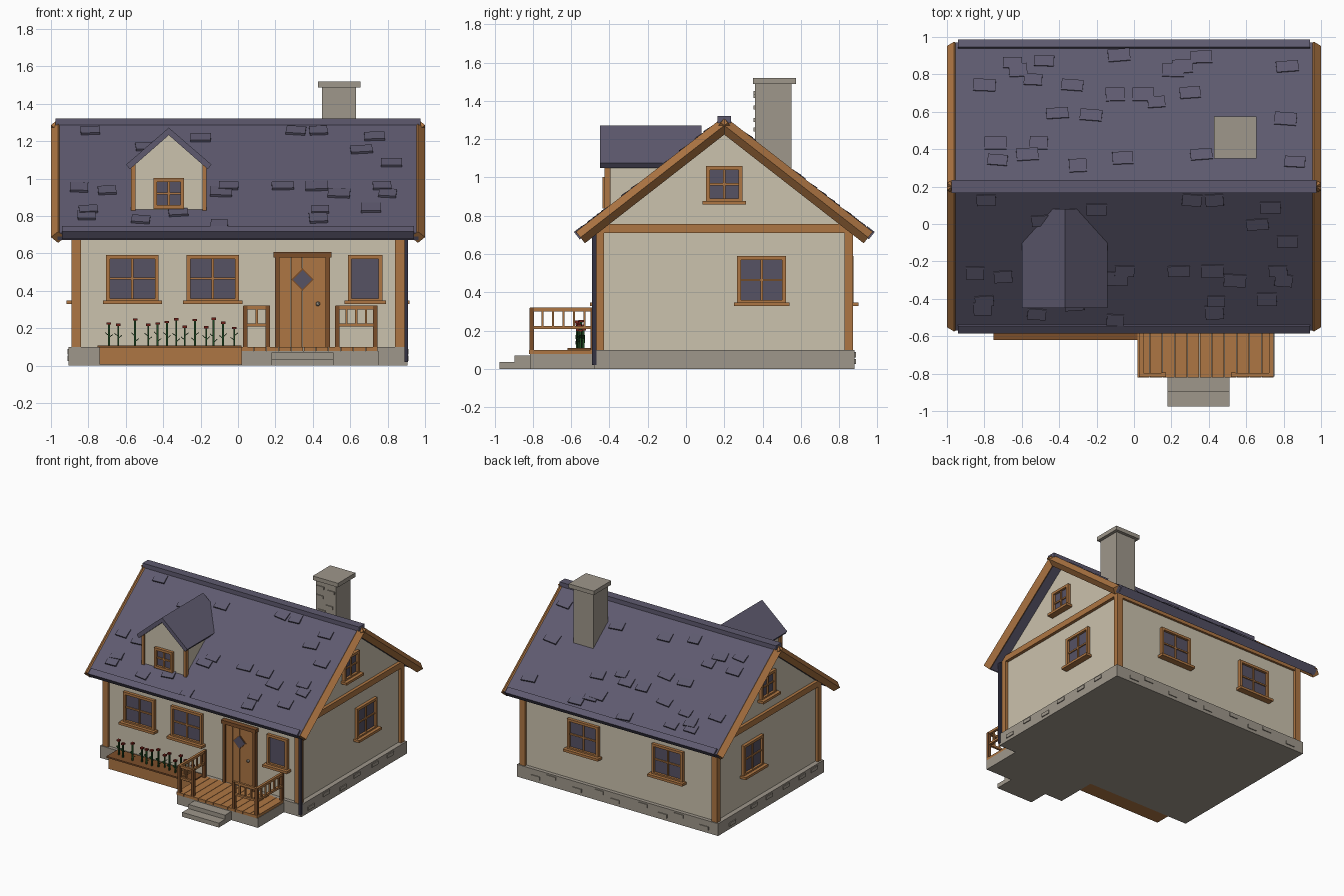
import bpy, bmesh, math, random
from mathutils import Matrix, Vector

if "Cube" in bpy.data.objects:
    bpy.data.objects.remove(bpy.data.objects["Cube"])

random.seed(4)


def material(name, rgb):
    m = bpy.data.materials.new(name)
    lin = [((c / 255 + 0.055) / 1.055) ** 2.4 for c in rgb]
    m.diffuse_color = (*lin, 1)
    m.use_nodes = True
    m.node_tree.nodes["Principled BSDF"].inputs["Base Color"].default_value = m.diffuse_color
    return m


WALL = material("cream plaster", (203, 194, 173))
WOOD = material("timber", (174, 118, 67))
DARK = material("dark timber", (124, 78, 42))
STONE = material("grey stone", (159, 151, 139))
SLATE = material("roof slate", (94, 90, 111))
GLASS = material("window glass", (86, 82, 100))
PIPE = material("dark metal", (52, 50, 66))
GREEN = material("leaf green", (32, 74, 34))
RED = material("flower red", (112, 32, 24))


def box(x0, x1, y0, y1, z0, z1, frame=None):
    """Matrix that turns a unit cube into the given box, inside an optional frame."""
    m = Matrix.Translation(((x0 + x1) / 2, (y0 + y1) / 2, (z0 + z1) / 2)) @ Matrix.Diagonal((x1 - x0, y1 - y0, z1 - z0, 1))
    return frame @ m if frame else m


def finish(name, bm, mat):
    bmesh.ops.recalc_face_normals(bm, faces=bm.faces)
    me = bpy.data.meshes.new(name)
    bm.to_mesh(me)
    bm.free()
    me.materials.append(mat)
    ob = bpy.data.objects.new(name, me)
    bpy.context.collection.objects.link(ob)
    return ob


def boxes(name, mat, *pieces):
    bm = bmesh.new()
    for p in pieces:
        bmesh.ops.create_cube(bm, size=1, matrix=p)
    return finish(name, bm, mat)


def prism(name, mat, pts, a, b):
    """Extrude a closed 3D outline from offset a to offset b."""
    bm = bmesh.new()
    a, b = Vector(a), Vector(b)
    f = bm.faces.new([bm.verts.new(Vector(p) + a) for p in pts])
    g = bmesh.ops.extrude_face_region(bm, geom=[f], use_keep_orig=True)
    bmesh.ops.translate(bm, vec=b - a, verts=[v for v in g["geom"] if isinstance(v, bmesh.types.BMVert)])
    return finish(name, bm, mat)


def basis(origin, x, y, z):
    m = Matrix((x, y, z)).transposed().to_4x4()
    return Matrix.Translation(origin) @ m


# Foundation with slightly raised stones
stones = []
for i in range(9):
    x = -0.8 + i * 0.19 + random.uniform(-0.04, 0.04)
    z = random.choice((0.025, 0.06))
    stones.append(box(x, x + 0.08, 0.87, 0.887, z, z + 0.028))
for i in range(6):
    for s in (-1, 1):
        y = -0.42 + i * 0.21 + random.uniform(-0.04, 0.04)
        z = random.choice((0.025, 0.06))
        stones.append(box(s * 0.905 - 0.007, s * 0.905 + 0.007, y, y + 0.08, z, z + 0.028))
boxes("foundation", STONE, box(-0.905, 0.905, -0.48, 0.88, 0, 0.1))
boxes("foundation_stones", STONE, *stones)

# House walls, corner posts and beams
prism("walls", WALL, [(0, -0.45, 0.1), (0, 0.85, 0.1), (0, 0.85, 0.74), (0, 0.2, 1.25), (0, -0.45, 0.74)],
      (-0.865, 0, 0), (0.865, 0, 0))
boxes("corner_posts", WOOD, *[box(sx * 0.865 - 0.025, sx * 0.865 + 0.025, y - 0.022, y + 0.022, 0.1, 0.72)
                              for sx in (-1, 1) for y in (-0.45, 0.85)])
boxes("wall_beams", WOOD,
      *[box(s * 0.87 - 0.02, s * 0.87 + 0.02, -0.472, 0.872, 0.71, 0.758) for s in (-1, 1)],
      *[box(-0.86, 0.86, y - 0.018, y + 0.018, 0.70, 0.74) for y in (-0.45, 0.85)])

# Main roof: slab, diamond-section verge beams, eave strip and loose slates on each slope
RUN, DROP = 0.77, 0.60
LEN = math.hypot(RUN, DROP)
front_slates = [(-.79, .13), (-.49, .02), (-.20, .08), (.31, .13), (.43, .13), (.73, .09), (.82, -.09), (.66, 0),
                (-.85, -.26), (-.70, -.28), (-.05, -.25), (-.09, -.29), (.24, -.25), (.42, -.25), (.54, -.30),
                (.77, -.25), (.80, -.30), (-.80, -.41), (-.81, -.45), (-.52, -.48), (-.32, -.43), (-.1, -.51),
                (.44, -.41), (.43, -.47), (.71, -.40)]
back_slates = [(-.80, .74), (-.65, .86), (-.62, .82), (-.48, .87), (-.54, .77), (-.33, .74), (-.08, .90), (-.10, .69),
               (.05, .69), (.12, .65), (.21, .82), (.26, .84), (.36, .89), (.30, .70), (.82, .84), (.81, .56),
               (.36, .37), (.86, .33), (-.06, .35), (-.23, .58), (-.41, .59), (-.30, .31), (-.57, .37),
               (-.51, .43), (-.74, .43), (-.73, .34)]
for side, s, spots in (("front", -1, front_slates), ("back", 1, back_slates)):
    down = Vector((0, s * RUN, -DROP)) / LEN
    up = Vector((0, s * DROP, RUN)) / LEN
    F = basis((0, 0.2, 1.31), Vector((1, 0, 0)), down, up)
    boxes(side + "_roof", SLATE, box(-0.965, 0.965, 0, LEN, -0.05, 0, F))
    boxes(side + "_eave_strip", SLATE, box(-0.94, 0.94, 0.935, 0.985, -0.035, 0.014, F))
    for e in (-1, 1):
        pts = [F @ Vector((e * 0.962 + a, 0, -0.03 + b)) for a, b in ((0.038, 0), (0, 0.038), (-0.038, 0), (0, -0.038))]
        prism(side + "_verge_beam", WOOD, pts, (0, 0, 0), down * LEN)
    tiles = []
    for x, y in spots:
        w, h = random.uniform(0.09, 0.12), random.uniform(0.065, 0.085)
        T = F @ Matrix.Translation((x, abs(y - 0.2) * LEN / RUN, 0)) @ Matrix.Rotation(random.uniform(-0.1, 0.1), 4, "Z")
        T = T @ Matrix.Rotation(0.1, 4, "X")
        tiles.append(box(-w / 2, w / 2, -h / 2, h / 2, -0.008, 0.009, T))
    boxes(side + "_slates", SLATE, *tiles)
boxes("ridge_cap", SLATE, box(-0.975, 0.975, 0.165, 0.235, 1.285, 1.32))

# Chimney
boxes("chimney", STONE, box(0.45, 0.63, 0.36, 0.55, 1.0, 1.49), box(0.428, 0.655, 0.35, 0.575, 1.487, 1.52))
boxes("chimney_bricks", STONE, *[box(x, x + 0.065, 0.352, 0.37, z, z + 0.022)
                                 for x, z in ((0.455, 1.355), (0.555, 1.415), (0.46, 1.43), (0.54, 1.29), (0.47, 1.24))])

# Dormer
CX = -0.37
prism("dormer_wall", WALL, [(CX - 0.185, 0, 0.8), (CX + 0.185, 0, 0.8), (CX + 0.185, 0, 1.08), (CX, 0, 1.245),
                            (CX - 0.185, 0, 1.08)], (0, -0.41, 0), (0, 0, 0))
prism("dormer_roof", SLATE, [(CX, 0, 1.272), (CX + 0.228, 0, 1.075), (CX + 0.208, 0, 1.05), (CX, 0, 1.232),
                             (CX - 0.208, 0, 1.05), (CX - 0.228, 0, 1.075)], (0, -0.45, 0), (0, 0.08, 0))
boxes("dormer_posts", WOOD, *[box(CX + s * 0.19 - 0.011, CX + s * 0.19 + 0.011, -0.425, -0.395, 0.83, 1.08) for s in (-1, 1)])


# Windows: local x across, local y up, local z outwards
def window(name, centre, out, w, h, cross=True, sill=True):
    out = Vector(out)
    up = Vector((0, 0, 1))
    F = basis(centre, up.cross(out), up, out)
    a, b, t = w / 2, h / 2, 0.02
    bars = [box(-a, -a + t, -b, b, -0.01, 0.025, F), box(a - t, a, -b, b, -0.01, 0.025, F),
            box(-a, a, b - t, b, -0.01, 0.025, F), box(-a, a, -b, -b + t, -0.01, 0.025, F)]
    if cross:
        bars += [box(-0.006, 0.006, -b, b, -0.01, 0.016, F), box(-a, a, -0.006, 0.006, -0.01, 0.015, F)]
    if sill:
        bars.append(box(-a - 0.018, a + 0.018, -b - 0.012, -b + 0.008, -0.01, 0.052, F))
    boxes(name + "_frame", WOOD, *bars)
    boxes(name + "_glass", GLASS, box(-a + 0.01, a - 0.01, -b + 0.01, b - 0.01, -0.01, 0.006, F))


window("front_window_left", (-0.565, -0.45, 0.465), (0, -1, 0), 0.28, 0.25)
window("front_window_middle", (-0.135, -0.45, 0.465), (0, -1, 0), 0.28, 0.25)
window("front_window_narrow", (0.68, -0.45, 0.465), (0, -1, 0), 0.185, 0.25, cross=False)
window("dormer_window", (CX, -0.41, 0.92), (0, -1, 0), 0.165, 0.165, sill=False)
for x in (0.32, -0.44):
    window("back_window", (x, 0.85, 0.465), (0, 1, 0), 0.28, 0.25)
for s in (-1, 1):
    window("side_window", (s * 0.865, 0.395, 0.465), (s, 0, 0), 0.255, 0.25)
    window("gable_window", (s * 0.865, 0.2, 0.965), (s, 0, 0), 0.19, 0.19)

# Door with planks, frame, diamond pane and knob
boxes("door_planks", WOOD, *[box(0.22 + i * 0.0625, 0.2805 + i * 0.0625, -0.47, -0.44, 0.1, 0.58) for i in range(4)])
boxes("door_frame", DARK, box(0.198, 0.222, -0.485, -0.44, 0.1, 0.58), box(0.468, 0.492, -0.485, -0.44, 0.1, 0.58),
      box(0.19, 0.5, -0.49, -0.44, 0.577, 0.606))
D = Matrix.Translation((0.345, -0.47, 0.46)) @ Matrix.Rotation(math.pi / 4, 4, "Y")
boxes("door_pane_frame", DARK, box(-0.042, 0.042, -0.004, 0.002, -0.042, 0.042, D))
boxes("door_pane", GLASS, box(-0.036, 0.036, -0.007, 0.002, -0.036, 0.036, D))
bm = bmesh.new()
bmesh.ops.create_icosphere(bm, subdivisions=2, radius=0.012, matrix=Matrix.Translation((0.427, -0.48, 0.33)))
finish("door_knob", bm, STONE)

# Porch base, steps and deck planks
boxes("porch_base", STONE, box(0.02, 0.75, -0.815, -0.47, 0, 0.078))
boxes("steps", STONE, box(0.18, 0.51, -0.975, -0.81, 0, 0.036), box(0.18, 0.51, -0.895, -0.81, 0.03, 0.07))
PW = 0.73 / 11
boxes("porch_deck", WOOD, *[box(0.02 + i * PW, 0.02 + (i + 1) * PW - 0.003, -0.82, -0.47, 0.078, 0.1) for i in range(11)])

# Porch railings
posts = [box(x - 0.012, x + 0.012, -0.818, -0.794, 0.1, 0.318) for x in (0.04, 0.16, 0.53, 0.735)]
posts += [box(x - 0.012, x + 0.012, -0.5, -0.478, 0.1, 0.318) for x in (0.04, 0.735)]
rails = []
for z0, z1 in ((0.3, 0.32), (0.208, 0.225)):
    for x0, x1 in ((0.03, 0.17), (0.52, 0.745)):
        rails.append(box(x0, x1, -0.815, -0.797, z0, z1))
    for x in (0.04, 0.735):
        rails.append(box(x - 0.01, x + 0.01, -0.815, -0.478, z0, z1))
for x in (0.1, 0.58, 0.632, 0.684):
    rails.append(box(x - 0.006, x + 0.006, -0.812, -0.8, 0.22, 0.305))
for x in (0.04, 0.735):
    rails += [box(x - 0.006, x + 0.006, y - 0.006, y + 0.006, 0.22, 0.305) for y in (-0.75, -0.695, -0.64, -0.585, -0.53)]
boxes("railing_posts", DARK, *posts)
boxes("railing_rails", WOOD, *rails)

# Flower box with rim, stems, leaves and blossoms
boxes("flower_box", WOOD, box(-0.74, 0.02, -0.61, -0.47, 0.005, 0.098))
boxes("flower_box_rim", DARK, box(-0.75, 0.02, -0.62, -0.47, 0.096, 0.108))
stems, heads = [], []
for x in (-.69, -.64, -.55, -.48, -.43, -.38, -.33, -.285, -.23, -.17, -.13, -.08, -.02):
    y, top = -0.55 + random.uniform(-0.02, 0.02), random.uniform(0.19, 0.25)
    stems.append(box(x - 0.005, x + 0.005, y - 0.005, y + 0.005, 0.1, top))
    for k in (-1, 1):
        L = Matrix.Translation((x, y, 0.125 + random.uniform(0, 0.04))) @ Matrix.Rotation(-k * 0.7, 4, "Y")
        stems.append(box(min(0, k * 0.026), max(0, k * 0.026), -0.008, 0.008, -0.002, 0.002, L))
    heads.append(box(x - 0.012, x + 0.012, y - 0.012, y + 0.012, top, top + 0.012))
boxes("flower_stems", GREEN, *stems)
boxes("flower_heads", RED, *heads)

# Drainpipe at the front right corner
boxes("drainpipe", PIPE, box(0.89, 0.91, -0.49, -0.468, 0.02, 0.71))
